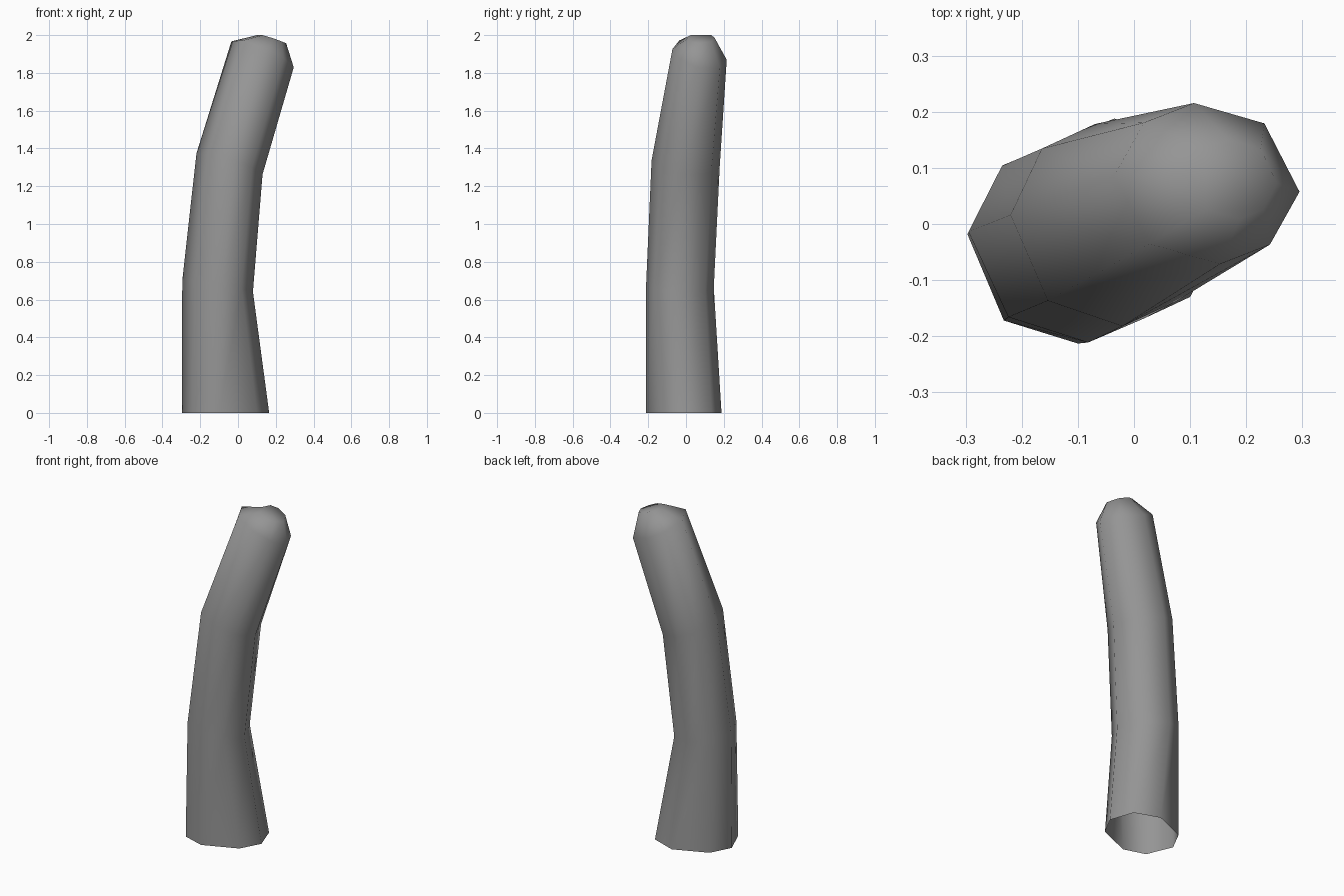
import bpy, bmesh

if "Cube" in bpy.data.objects:
    bpy.data.objects.remove(bpy.data.objects["Cube"])

# Eight-sided cross-section: four directions and their opposites
half = [(1, -.10), (.62, .74), (-.14, .99), (-.68, .75)]
section = half + [(-x, -y) for x, y in half]


def ring(cx, cy, cz, rx, ry, tilt_x, tilt_y):
    """Tilted octagon; z falls off along x and y with the bend of the trunk."""
    return [(cx + rx * x, cy + ry * y,
             min(2.0, cz - tilt_x * rx * x - tilt_y * ry * y)) for x, y in section]


# Flared, uneven foot
foot = [(.165, -.01), (.115, .135), (-.035, .188), (-.233, .105),
        (-.297, -.018), (-.232, -.172), (-.10, -.213), (.10, -.13)]
rings = [
    [(x, y, 0) for x, y in foot],
    ring(-.108, -.032, .67, .187, .181, .16, .06),   # lower bend
    ring(-.045, -.002, 1.318, .175, .182, .33, .15),  # upper bend
    ring(.13, .072, 1.898, .165, .145, .44, .27),     # shoulder of the tip
    ring(.178, .08, 1.984, .077, .072, .36, .03),     # rounded cap
]

# Skin the rings; the foot stays open
bm = bmesh.new()
loops = [[bm.verts.new(p) for p in r] for r in rings]
for a, b in zip(loops, loops[1:]):
    for i in range(8):
        j = (i + 1) % 8
        bm.faces.new((a[i], a[j], b[j], b[i]))
bm.faces.new(loops[-1])
for f in bm.faces:
    f.smooth = True
mesh = bpy.data.meshes.new("bent_trunk")
bm.to_mesh(mesh)
bm.free()
trunk = bpy.data.objects.new("bent_trunk", mesh)
bpy.context.collection.objects.link(trunk)

# Dark grey surface
mat = bpy.data.materials.new("dark_grey")
mat.diffuse_color = (.3, .3, .3, 1)
mat.use_nodes = True
mat.node_tree.nodes["Principled BSDF"].inputs["Base Color"].default_value = mat.diffuse_color
mesh.materials.append(mat)
